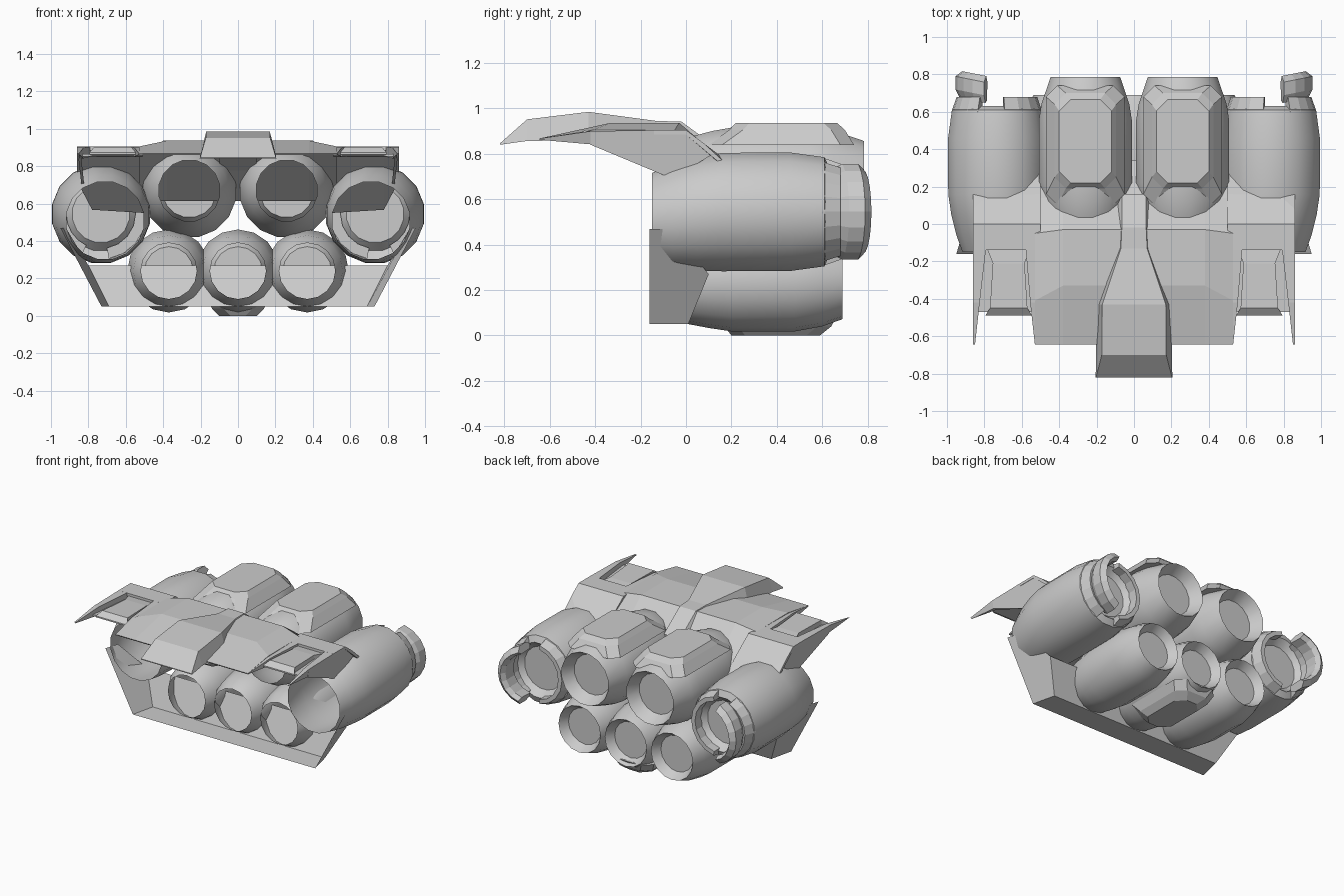
import bpy, bmesh, math

if "Cube" in bpy.data.objects:
    bpy.data.objects.remove(bpy.data.objects["Cube"])


def make(name, verts, faces, smooth=False):
    me = bpy.data.meshes.new(name)
    me.from_pydata(verts, [], faces)
    bm = bmesh.new()
    bm.from_mesh(me)
    bmesh.ops.remove_doubles(bm, verts=bm.verts, dist=1e-5)
    bmesh.ops.recalc_face_normals(bm, faces=bm.faces)
    bm.to_mesh(me)
    bm.free()
    ob = bpy.data.objects.new(name, me)
    bpy.context.collection.objects.link(ob)
    if smooth:
        bpy.ops.object.select_all(action='DESELECT')
        ob.select_set(True)
        bpy.context.view_layer.objects.active = ob
        bpy.ops.object.shade_smooth_by_angle(angle=math.radians(26))
    return ob


def loft(name, rings, caps=True):
    """Skin a list of equal closed rings."""
    n = len(rings[0])
    faces = [(i * n + j, i * n + (j + 1) % n, (i + 1) * n + (j + 1) % n, (i + 1) * n + j)
             for i in range(len(rings) - 1) for j in range(n)]
    if caps:
        faces += [tuple(range(n)), tuple(range((len(rings) - 1) * n, len(rings) * n))]
    return make(name, [p for r in rings for p in r], faces)


def lathe(name, profile, x, z, n=16, turn=.5, dx=0, dz=0):
    """Revolve (radius, y) points around a lengthwise axis; the last ring is capped.
    dx, dz bend the front end off the axis."""
    verts, faces = [], []
    for r, y in profile:
        f = max(0, (.2 - y) / .35) ** 1.5
        verts += [(x + f * dx + r * math.cos(2 * math.pi * (k + turn) / n), y,
                   z + f * dz + r * math.sin(2 * math.pi * (k + turn) / n)) for k in range(n)]
    for i in range(len(profile) - 1):
        faces += [(i * n + k, i * n + (k + 1) % n, (i + 1) * n + (k + 1) % n, (i + 1) * n + k)
                  for k in range(n)]
    faces.append(tuple(range(len(verts) - n, len(verts))))
    return make(name, verts, faces, True)


def arc(name, section, a0, a1, x, z, s, skew=0.0, n=8):
    """Partial ring from a closed (radius, y) section; s mirrors it in x."""
    rings = []
    for k in range(n + 1):
        a = math.radians(a0 + (a1 - a0) * k / n)
        rings.append([(s * (x + r * math.cos(a)), y + skew * (r * math.cos(a) - .1), z + r * math.sin(a))
                      for r, y in section])
    return loft(name, rings)


def hatch(name, x, layers, c=.06):
    """Chamfered plate from (half width, y0, y1, z) layers."""
    return loft(name, [[(x - w, a + c, z), (x - w + c, a, z), (x + w - c, a, z), (x + w, a + c, z),
                        (x + w, b - c, z), (x + w - c, b, z), (x - w + c, b, z), (x - w, b - c, z)]
                       for w, a, b, z in layers])


# Lower engines
for i, x in enumerate((-.37, 0, .37)):
    lathe(f"lower_engine_{i}", [(.15, -.06), (.19, .01), (.207, .1), (.222, .2), (.222, .48),
                                (.2, .6), (.168, .69), (.13, .63)], x, .24, turn=0)
# Hatch under the middle one
hatch("belly_hatch", 0, [(.17, .12, .67, .1), (.14, .17, .64, .04), (.1, .2, .59, .0)])

for s, side in ((1, "right"), (-1, "left")):
    # Upper engines with top hatches
    lathe(f"upper_engine_{side}", [(.165, -.06), (.21, .02), (.236, .12), (.254, .22), (.254, .55),
                                   (.24, .64), (.19, .785), (.145, .70)], s * .26, .67)
    hatch(f"top_hatch_{side}", s * .26, [(.21, .1, .74, .84), (.165, .19, .7, .905), (.14, .22, .665, .937)])

    # Large side engines
    lathe(f"side_engine_{side}", [(.21, -.15), (.235, -.06), (.255, .05), (.266, .16), (.266, .46),
                                  (.245, .61), (.2, .63), (.155, .58)], s * .733, .545,
          dx=-s * .022, dz=-.035)
    # Broken nozzle rim and flared outer shield
    rim = [(.243, .6), (.215, .68), (.185, .68), (.185, .6)]
    arc(f"inner_rim_{side}", rim, 100, 260, .733, .545, s)
    arc(f"outer_rim_{side}", rim, -65, 65, .733, .545, s)
    arc(f"nozzle_shield_{side}", [(.2, .655), (.222, .695), (.222, .765), (.185, .80), (.165, .77), (.17, .67)],
        -72, 72, .733, .545, s, .2)

    # Rear sheet of the top fairing, sloping down into the side engine
    def wing(x, f):
        return [(s * x, y, z) for y, z in ((-.14, .905), (0, .905), (.16 * f, .905 - .12 * f), (.4 * f, .905 - .34 * f),
                                           (.39 * f, .89 - .34 * f), (0, .885), (-.14, .885))]
    loft(f"wing_{side}", [wing(.5, 1), wing(.78, .95), wing(.86, .5)])
    # Cheek plate closing the wing outside
    loft(f"wing_cheek_{side}", [[(s * (x - .06 * (.905 - z) / .215 * k), y, z) for y, z in
                                 ((-.42, .9), (0, .905), (.08, .84), (.12, .8), (-.06, .69), (-.42, .84))]
                                for x, k in ((.86, .4), (.845, .4))])
    # Pointed prongs on the outer and inner edges of the recess
    loft(f"outer_prong_{side}", [[(s * a, y, t), (s * .86, y, t), (s * .85, y, b), (s * a, y, b)]
                                 for y, a, t, b in ((-.12, .79, .905, .85), (-.42, .825, .9, .842),
                                                    (-.645, .85, .868, .862))])
    loft(f"inner_prong_{side}", [[(s * .51, y, t), (s * a, y, t), (s * a, y, b), (s * .51, y, b)]
                                 for y, a, t, b in ((-.12, .58, .905, .85), (-.42, .555, .9, .85),
                                                    (-.645, .53, .868, .862))])
    # Recess floor and the flap lying in it
    loft(f"recess_floor_{side}", [[(s * .535, y, t), (s * .84, y, t), (s * .84, y, t - .012), (s * .535, y, t - .012)]
                                  for y, t in ((-.12, .865), (-.47, .865))])
    loft(f"flap_{side}", [[(s * (.67 - w), y, t), (s * (.67 + w), y, t), (s * (.67 + w), y, b), (s * (.67 - w), y, b)]
                          for y, w, t, b in ((-.12, .12, .885, .85), (-.21, .085, .895, .85),
                                             (-.45, .1, .902, .855), (-.49, .125, .872, .862))])

# Central top fairing: a thin sheet skinned across the width, its back sloping into the engines
def section(x, yf, top, yb):
    return [(x, -.645, .868), (x, yf, top), (x, yb, top), (x, .14, .79), (x, .34, .62), (x, .325, .615),
            (x, yb - .01, top - .02), (x, yf, top - .025), (x, -.64, .86)]
edge, mid = (-.41, .905, -.05), (-.33, .937, -.03)
loft("center_fairing", [section(-.53, *edge), section(-.38, *mid), section(.38, *mid), section(.53, *edge)])

# Raised hood running back into a narrow spine
loft("hood", [[(-wb, y, b), (wb, y, b), (wt, y, t), (-wt, y, t)]
              for y, wb, wt, b, t in ((-.82, .205, .203, .84, .846), (-.70, .203, .172, .857, .952),
                                      (-.43, .2, .17, .86, .985), (-.13, .105, .07, .87, .945),
                                      (-.02, .1, .065, .86, .942), (.16, .1, .065, .76, .81))])

# Open front tray: floor, sloping back wall and flared sides
half = [(.73, -.16, .05), (.69, .01, .05), (.80, .1, .27), (.92, -.06, .47), (.95, -.16, .47)]
make("front_tray", half + [(-x, y, z) for x, y, z in half],
     [(0, 1, 6, 5), (1, 2, 7, 6), (0, 1, 2, 3, 4), (5, 6, 7, 8, 9)])
